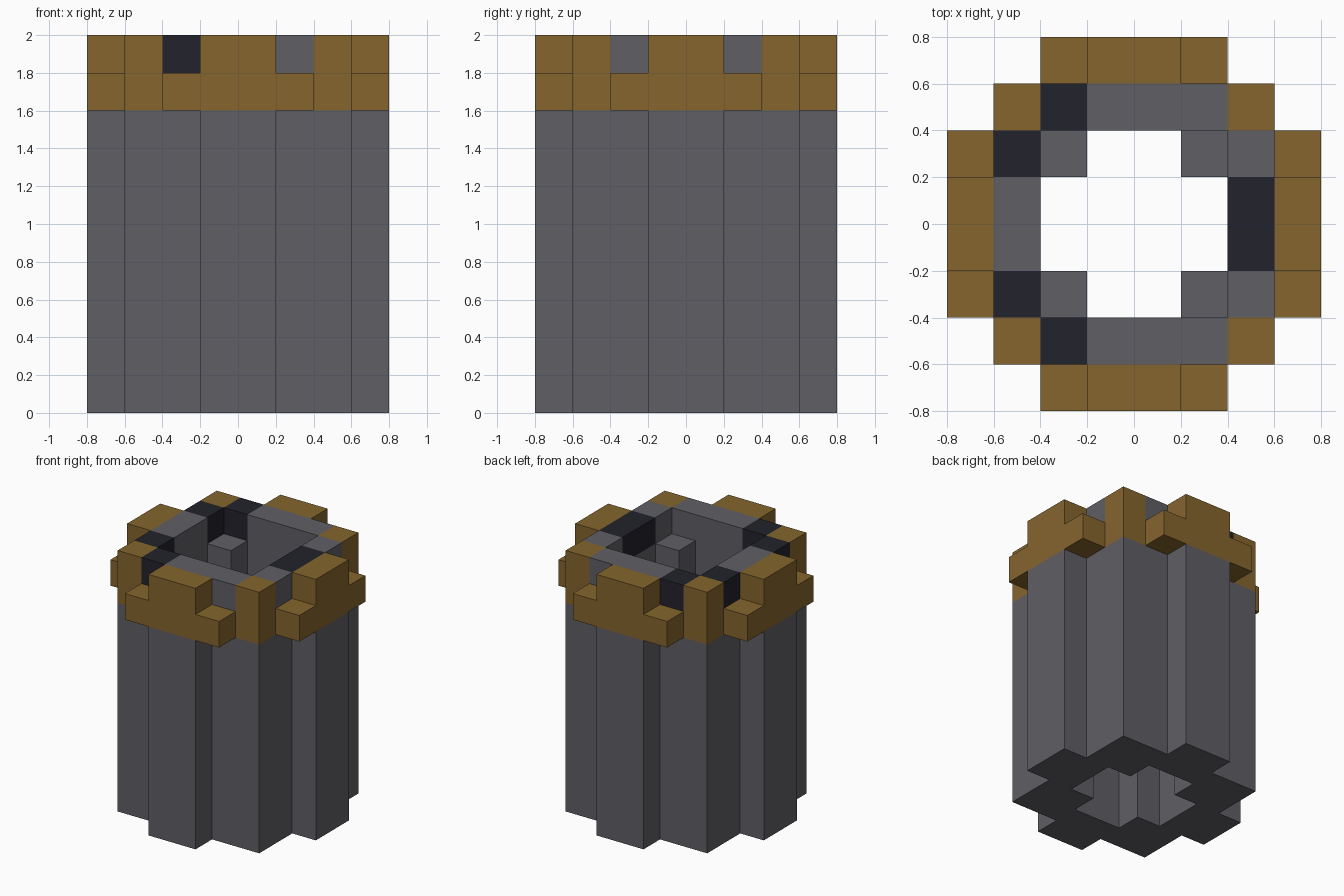
import bpy, bmesh

if "Cube" in bpy.data.objects:
    bpy.data.objects.remove(bpy.data.objects["Cube"])

S = 0.2                          # grid cell size
LEVELS = [0.0, 1.6, 1.8, 2.0]    # heights of the three tiers: shaft, collar, rim


def material(name, rgb):
    m = bpy.data.materials.new(name)
    m.diffuse_color = (*rgb, 1.0)
    m.use_nodes = True
    m.node_tree.nodes["Principled BSDF"].inputs["Base Color"].default_value = m.diffuse_color
    return m


STONE = material("grey stone", (0.117, 0.114, 0.130))
GOLD = material("dull gold", (0.235, 0.130, 0.027))
DARK = material("dark slate", (0.016, 0.016, 0.025))


def build(name, cells, mat):
    """Closed block shape from (i, j, tier) cells; faces between cells are left out."""
    bm = bmesh.new()
    verts = {}

    def vert(i, j, k):
        if (i, j, k) not in verts:
            verts[i, j, k] = bm.verts.new(((i - 4) * S, (j - 4) * S, LEVELS[k]))
        return verts[i, j, k]

    for c in sorted(cells):
        for axis in range(3):
            u, v = (axis + 1) % 3, (axis + 2) % 3
            for side in (0, 1):
                near = list(c)
                near[axis] += 2 * side - 1
                if tuple(near) in cells:
                    continue
                ring = []
                for du, dv in ((0, 0), (1, 0), (1, 1), (0, 1)):
                    p = list(c)
                    p[axis] += side
                    p[u] += du
                    p[v] += dv
                    ring.append(vert(*p))
                bm.faces.new(ring if side else ring[::-1])
    me = bpy.data.meshes.new(name)
    bm.to_mesh(me)
    bm.free()
    me.materials.append(mat)
    ob = bpy.data.objects.new(name, me)
    bpy.context.collection.objects.link(ob)


def turn(cells, n):
    """Rotate cells by n quarter turns about the centre."""
    for _ in range(n):
        cells = {(7 - j, i, k) for i, j, k in cells}
    return cells


# Plan shapes on the 8 x 8 grid
wall = {(i, j) for i in range(1, 7) for j in range(1, 7) if i in (1, 6) or j in (1, 6)}
corners = {(i, j) for i in (1, 6) for j in (1, 6)}
inner = {(i, j) for i in (2, 5) for j in (2, 5)}
ribs = {(i, j) for i in (3, 4) for j in (0, 7)} | {(i, j) for i in (0, 7) for j in (3, 4)}
patches = {
    "dark_patch_front_left": {(2, 1)},
    "dark_patch_left_front": {(1, 2)},
    "dark_patch_left_back": {(1, 5)},
    "dark_patch_back_left": {(2, 6)},
    "dark_patch_right": {(6, 3), (6, 4)},
}
dark = set().union(*patches.values())

# Hollow stone shaft with ribs, inner corner columns and stone rim
tiers = [wall | ribs | inner, (wall - corners) | inner, wall - corners - dark]
build("stone_shaft", {(i, j, k) for k, plan in enumerate(tiers) for i, j in plan}, STONE)

# Dark blocks in the top rim
for name, plan in patches.items():
    build(name, {(i, j, 2) for i, j in plan}, DARK)

# Gold stepped bands and corner posts, one of each per side
band = {(i, 0, 1) for i in range(2, 6)} | {(3, 0, 2), (4, 0, 2)}
post = {(6, 1, 1), (6, 1, 2)}
for n, side in enumerate(("front", "right", "back", "left")):
    build("gold_band_" + side, turn(band, n), GOLD)
    build("gold_corner_post_" + side, turn(post, n), GOLD)
